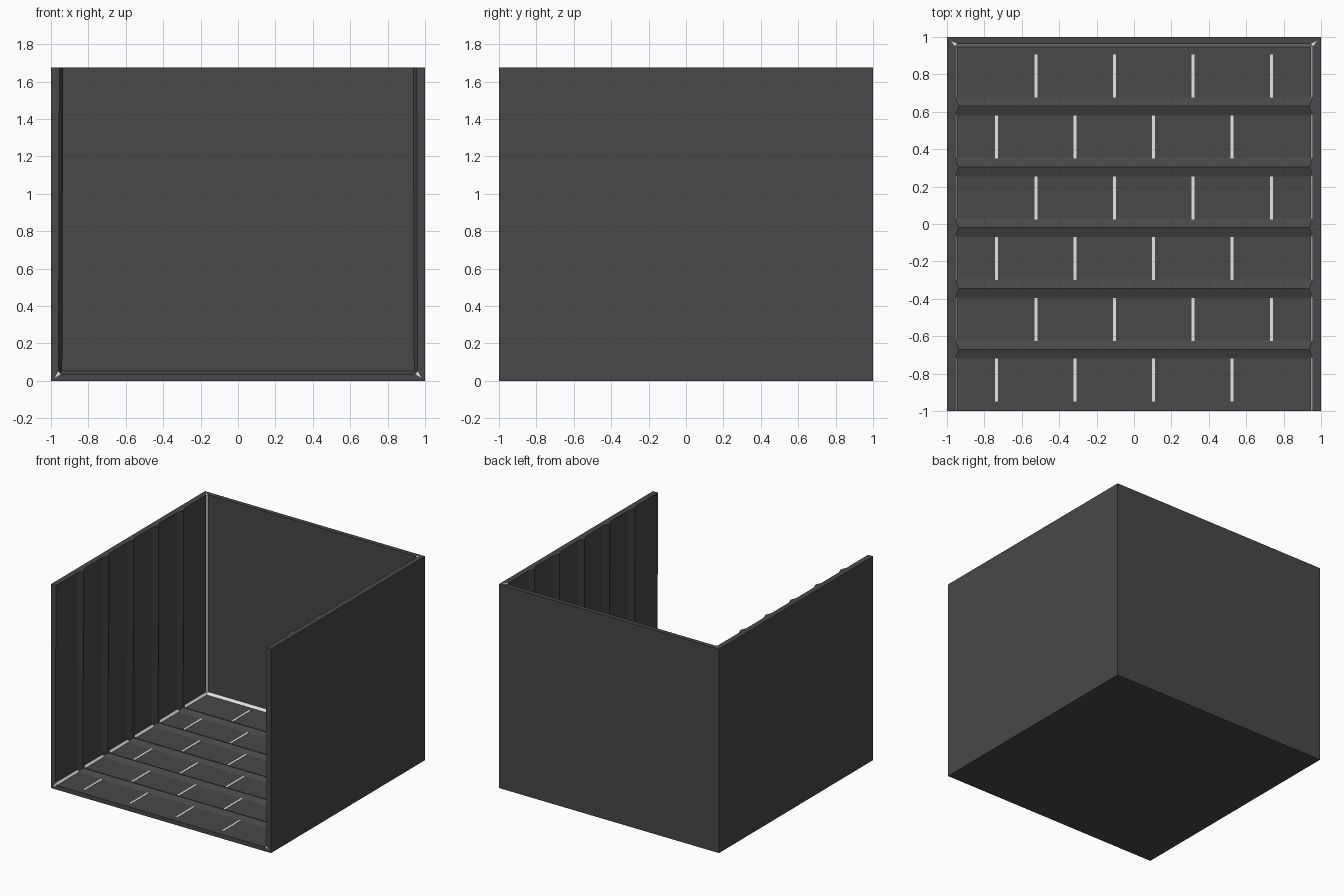
import bpy, bmesh

cube = bpy.data.objects.get("Cube")
if cube:
    bpy.data.objects.remove(cube, do_unlink=True)


def material(name, value):
    mat = bpy.data.materials.new(name)
    mat.use_nodes = True
    colour = (value, value, value, 1)
    mat.diffuse_color = colour
    bsdf = next(n for n in mat.node_tree.nodes if n.type == 'BSDF_PRINCIPLED')
    bsdf.inputs["Base Color"].default_value = colour
    return mat


dark = material("charcoal", 0.065)
white = material("soft white", 0.8)

HEIGHT = 1.675
WALL = 0.04       # side wall thickness
FLOOR = 0.035     # floor thickness
BACK = 0.037      # back wall thickness
RIDGE = 0.02      # ridge height
HALF = 0.05       # ridge half width
PITCH = 0.325     # plank width
ridges = [-0.67 + PITCH * i for i in range(5)]


def loft(name, start, end, mat):
    """Solid between two matching closed loops of points."""
    bm = bmesh.new()
    a = [bm.verts.new(p) for p in start]
    b = [bm.verts.new(p) for p in end]
    bm.faces.new(a)
    bm.faces.new(b)
    for i in range(len(a)):
        j = (i + 1) % len(a)
        bm.faces.new((a[i], a[j], b[j], b[i]))
    bmesh.ops.recalc_face_normals(bm, faces=bm.faces)
    mesh = bpy.data.meshes.new(name)
    bm.to_mesh(mesh)
    bm.free()
    mesh.materials.append(mat)
    obj = bpy.data.objects.new(name, mesh)
    bpy.context.collection.objects.link(obj)
    return obj


def box(name, lo, hi, mat):
    def ring(z):
        return [(lo[0], lo[1], z), (hi[0], lo[1], z), (hi[0], hi[1], z), (lo[0], hi[1], z)]
    return loft(name, ring(lo[2]), ring(hi[2]), mat)


def ridged(front, back, thickness):
    """Plank cross-section as (y, depth) with a raised ridge at each joint."""
    pts = [(front, 0), (front, thickness)]
    for y in ridges:
        pts += [(y - HALF, thickness), (y, thickness + RIDGE), (y + HALF, thickness)]
    return pts + [(back, thickness), (back, 0)]


# Ridged floor
profile = ridged(-1, 1 - BACK, FLOOR)
edge = 1 - WALL
loft("floor", [(-edge, y, d) for y, d in profile], [(edge, y, d) for y, d in profile], dark)

# Back wall
box("back_wall", (-edge, 1 - BACK, 0), (edge, 1, HEIGHT), dark)

# Ridged side walls, slightly thicker at the top
for side, s in (("left", 1), ("right", -1)):
    low, high = ridged(-1, 1, WALL), ridged(-1, 1, WALL + 0.005)
    loft(side + "_wall", [(s * (1 - d), y, 0) for y, d in low],
         [(s * (1 - d), y, HEIGHT) for y, d in high], dark)

    # Light strips in the floor and back corners
    tri = [(0.978, 0.018), (0.96, 0.053), (0.947, 0.035)]
    loft(side + "_floor_strip", [(s * x, -1.0005, z) for x, z in tri],
         [(s * x, 0.96, z) for x, z in tri], white)
    tri = [(0.978, 0.978), (0.957, 0.949), (0.945, 0.963)]
    loft(side + "_corner_strip", [(s * x, y, 0.03) for x, y in tri],
         [(s * x, y, HEIGHT + 0.0005) for x, y in tri], white)

tri = [(0.975, 0.02), (0.963, 0.055), (0.947, 0.035)]
loft("back_floor_strip", [(-0.955, y, z) for y, z in tri],
     [(0.955, y, z) for y, z in tri], white)

# Staggered light joints along each plank row
for row in range(6):
    y = -0.835 + PITCH * row
    first = -0.735 if row % 2 == 0 else -0.525
    for col in range(4):
        x = first + 0.42 * col
        box(f"floor_joint_{row}_{col}", (x - 0.008, y - 0.115, FLOOR - 0.003),
            (x + 0.008, y + 0.115, FLOOR + 0.002), white)
